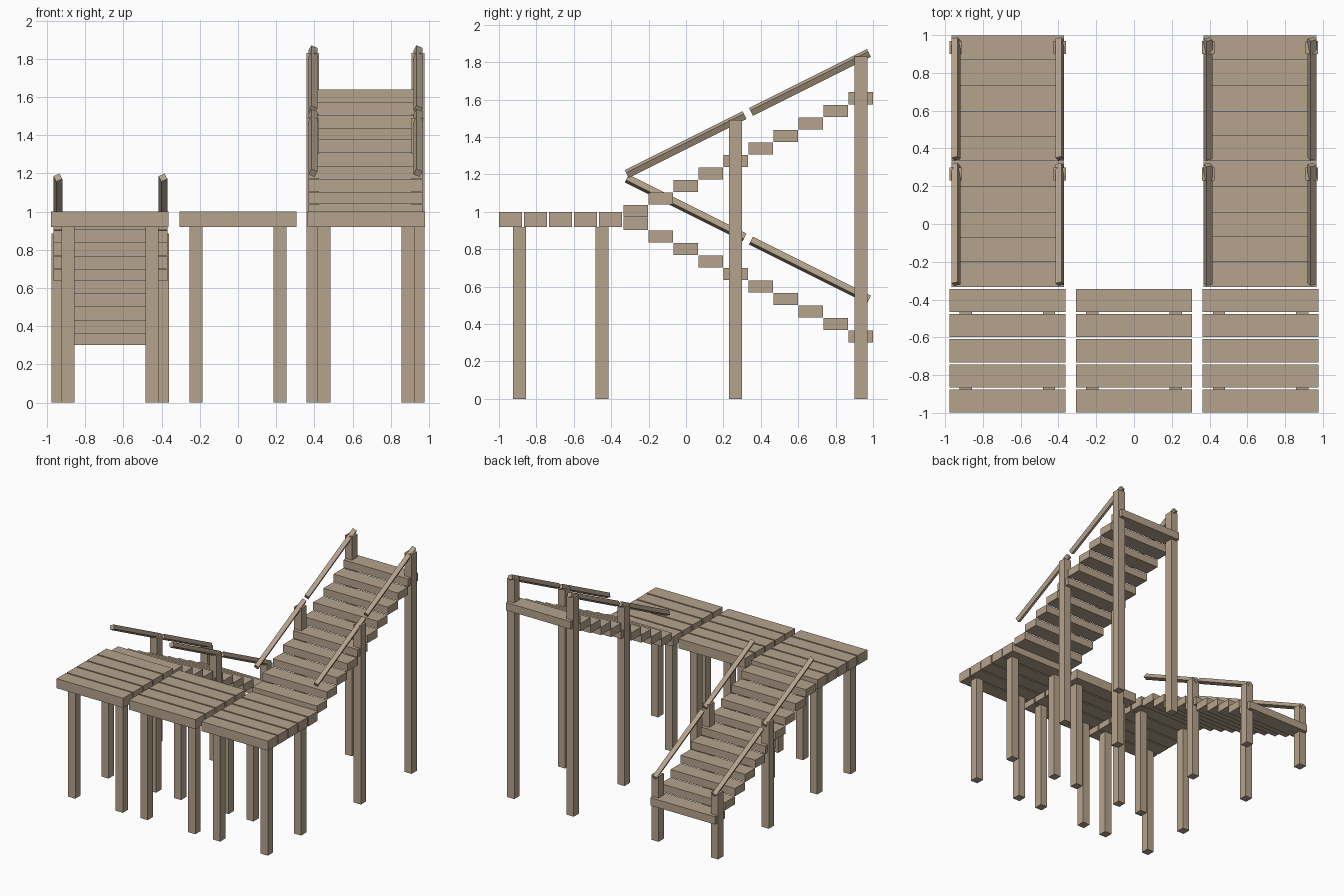
import bpy
from math import atan2, hypot, radians
from mathutils import Matrix, Vector

old = bpy.data.objects.get("Cube")
if old:
    bpy.data.objects.remove(old, do_unlink=True)

WOOD = (0.468, 0.371, 0.27, 1)
wood = bpy.data.materials.new("weathered_wood")
wood.use_nodes = True
wood.diffuse_color = WOOD
wood.node_tree.nodes["Principled BSDF"].inputs["Base Color"].default_value = WOOD


def box(name, centre, size, rotation=Matrix()):
    """A flat-faced beam of the given size."""
    bpy.ops.mesh.primitive_cube_add(size=1)
    ob = bpy.context.object
    ob.name = name
    ob.data.transform(Matrix.LocRotScale(None, None, Vector(size)))
    ob.matrix_world = Matrix.Translation(centre) @ rotation
    ob.data.materials.append(wood)
    return ob


def post(name, x, y, top):
    box(name, (x, y, top / 2), (0.066, 0.07, top))


def rail(name, x, start, end, roll):
    """A square handrail between two (y, z) points, rolled on its axis."""
    dy, dz = end[0] - start[0], end[1] - start[1]
    turn = Matrix.Rotation(atan2(dz, dy), 4, 'X') @ Matrix.Rotation(roll, 4, 'Y')
    box(name, (x, (start[0] + end[0]) / 2, (start[1] + end[1]) / 2),
        (0.035, hypot(dy, dz), 0.035), turn)


# Three decks, each with five planks on four posts
for side, cx in (("right", -0.67), ("middle", 0), ("left", 0.67)):
    for i in range(5):
        box(f"{side}_deck_plank", (cx, -0.938 + 0.1335 * i, 0.96),
            (0.615, 0.122, 0.08))
    for dx in (-0.22, 0.22):
        for y in (-0.89, -0.45):
            post(f"{side}_deck_post", cx + dx, y, 0.92)

# Two stairs: one descending on the right, one climbing on the left
for name, cx, way in (("lower_stair", -0.668, -1), ("upper_stair", 0.667, 1)):
    for i in range(10):
        box(f"{name}_step", (cx, -0.269 + 0.1336 * i, 0.97 + way * (0.034 + 0.067 * i)),
            (0.596, 0.1315, 0.065))
    for dx in (-0.275, 0.275):
        # Posts reach up to the handrails
        for y, rise in ((0.265, 0.302), (0.935, 0.643)):
            post(f"{name}_post", cx + dx, y, 1.188 + way * rise)
        # Handrail in two lengths with a small gap
        for y0, y1 in ((-0.317, 0.313), (0.347, 0.978)):
            z0, z1 = (1.19 + way * (0.012 + 0.5 * (y + 0.317)) for y in (y0, y1))
            rail(f"{name}_handrail", cx + dx, (y0, z0), (y1, z1), way * radians(26))
